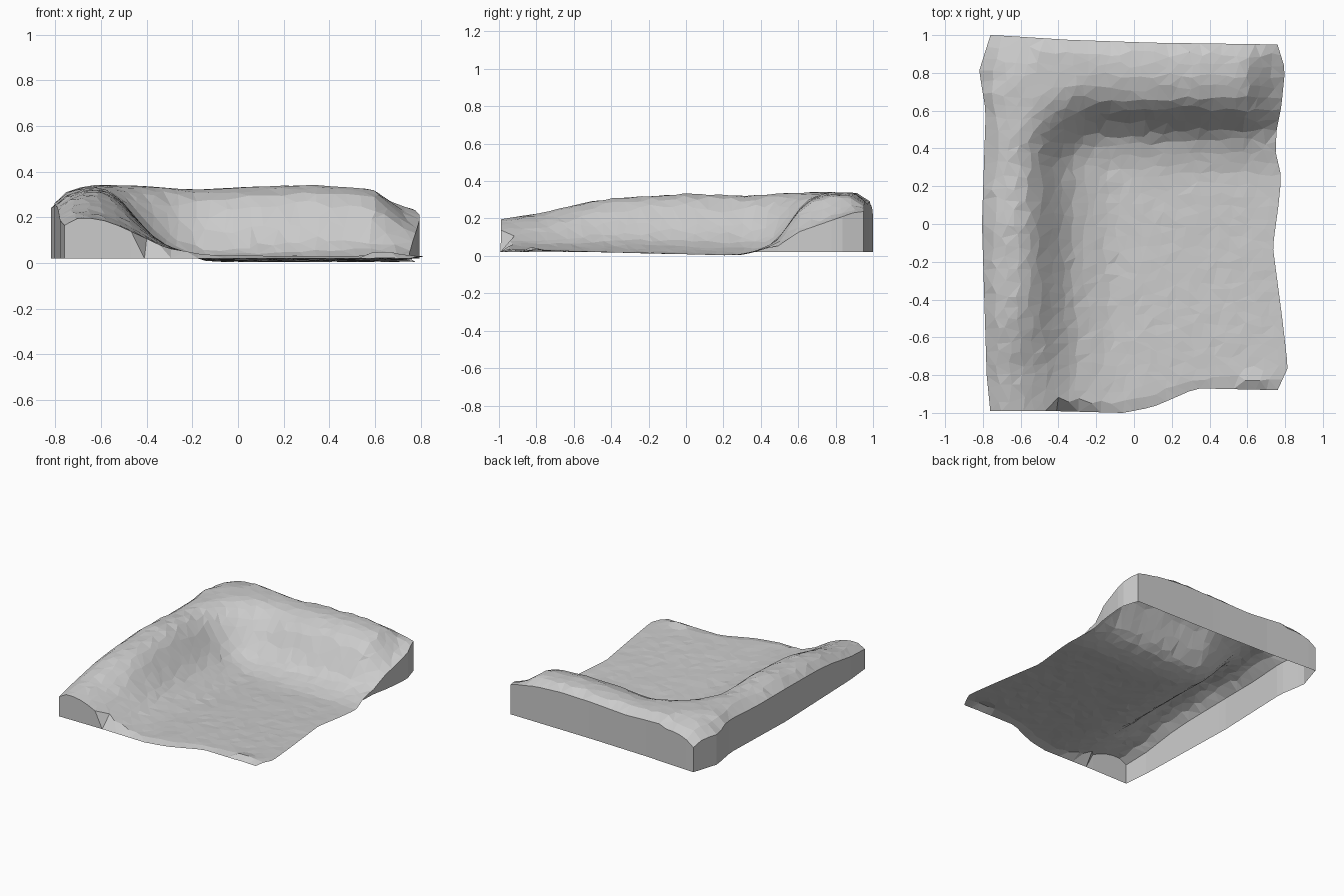
import bpy, bmesh, math, random

if "Cube" in bpy.data.objects:
    bpy.data.objects.remove(bpy.data.objects["Cube"])

random.seed(4)
NX, NY = 26, 32
BEND = .68      # distance from the outer sides to the centre of the corner bend


def table(points, t):
    """Piecewise linear lookup."""
    if t <= points[0][0]:
        return points[0][1]
    for (a, va), (b, vb) in zip(points, points[1:]):
        if t <= b:
            return va + (vb - va) * (t - a) / (b - a)
    return points[-1][1]


def clamp(t):
    return max(0, min(1, t))


# Plan outline of the four sides
LEFT = [(-1, -.76), (-.8, -.78), (0, -.805), (.6, -.785), (.81, -.82), (1, -.76)]
RIGHT = [(-.88, .76), (-.76, .815), (-.5, .785), (-.12, .735), (.1, .765), (.25, .78),
         (.38, .75), (.5, .755), (.62, .78), (.82, .80), (.95, .76)]
FRONT = [(-.45, -.99), (-.06, -1), (.1, -.97), (.2, -.93), (.34, -.87), (.8, -.88)]
BACK = [(-.76, 1), (-.35, .975), (.1, .96), (.8, .95)]
# Ridge crest heights along their length
CREST_L = [(-1, .21), (-.8, .24), (-.55, .295), (-.38, .315), (0, .335), (.3, .325), (.7, .34)]
CREST_B = [(-.5, .34), (-.2, .32), (.1, .335), (.35, .34), (.55, .325), (.7, .30), (.8, .26)]
# Inner slopes and outer shoulders, by distance from the outer side
SLOPE_L = [(.16, 1), (.23, .95), (.29, .81), (.34, .63), (.4, .41), (.46, .24), (.55, .11), (.68, 0)]
SLOPE_F = [(.1, 1), (.2, .88), (.3, .68), (.4, .38), (.5, .15), (.68, 0)]
SLOPE_B = [(.2, 1), (.3, .89), (.36, .71), (.41, .48), (.46, .27), (.52, .13), (.6, .05), (.68, 0)]
EDGE_L = [(0, .78), (.04, .9), (.1, .97), (.16, 1)]
EDGE_B = [(0, .86), (.03, .97), (.1, 1)]


def height(x, y):
    # The two ridges turn into each other around the bend
    a, b = x + .8, table(BACK, x) - y
    p, q = max(BEND - a, 0), max(BEND - b, 0)
    d = BEND - math.hypot(p, q)
    w = p * p / (p * p + q * q + 1e-9)
    front = clamp((-.35 - y) / .4)
    left = table(SLOPE_L, d) * (1 - front) + table(SLOPE_F, d) * front
    slope = w * left + (1 - w) * table(SLOPE_B, d)
    crest = w * table(CREST_L, y) + (1 - w) * table(CREST_B, x)
    shoulder = table(EDGE_L, x - table(LEFT, y)) * table(EDGE_B, b)
    # Outer corner sags a little
    sag = math.hypot(min(0, x + .52), max(0, y - .7))
    if x < -.52 and y > .7:
        shoulder *= 1 - .45 * max(0, sag - .12)
    floor = .005 + .03 * max(0, .2 - y) / 1.2
    z = floor * (1 - slope) + slope * crest * shoulder
    # Right end of the back ridge is cut down to a sloping cap
    if y > .45:
        cap = min(.25 - .35 * (.95 - y), (y - .42) * .7)
        end = clamp((x - .6) / .17)
        z += (min(z, cap) - z) * end
    return z


# Terrain surface, stretched to the outline
bm = bmesh.new()
grid = []
for j in range(NY + 1):
    row = []
    for i in range(NX + 1):
        inside = 0 < i < NX and 0 < j < NY
        u = (i + (random.uniform(-.3, .3) if inside else 0)) / NX
        v = (j + (random.uniform(-.3, .3) if inside else 0)) / NY
        xn = -.78 + 1.56 * u
        f, k = table(FRONT, xn), table(BACK, xn)
        y = f + (k - f) * v
        l, r = table(LEFT, y), table(RIGHT, y)
        x = l + (r - l) * u
        z = height(x, y)
        if inside:
            z += random.uniform(-.002, .002)
        elif j == 0 and x > -.46:
            z = .02
        row.append(bm.verts.new((x, y, max(z, 0))))
    grid.append(row)
for j in range(NY):
    for i in range(NX):
        bm.faces.new((grid[j][i], grid[j][i + 1], grid[j + 1][i + 1], grid[j + 1][i]))
bmesh.ops.triangulate(bm, faces=bm.faces[:], quad_method='SHORT_EDGE')

# Outer walls below the raised rim; the underside stays open
rim = [e for e in bm.edges if e.is_boundary and max(v.co.z for v in e.verts) > .04]
new = bmesh.ops.extrude_edge_only(bm, edges=rim)["geom"]
for v in new:
    if isinstance(v, bmesh.types.BMVert):
        v.co.z = .02

# Small upturned lip at the front right corner
for v in bm.verts:
    d = ((v.co.x - .64) / .1) ** 2 + ((v.co.y + .82) / .06) ** 2
    v.co.z += .02 * max(0, 1 - d)

bmesh.ops.recalc_face_normals(bm, faces=bm.faces[:])
if sum(f.normal.z for f in bm.faces) < 0:
    bmesh.ops.reverse_faces(bm, faces=bm.faces[:])
mesh = bpy.data.meshes.new("corner_terrain")
bm.to_mesh(mesh)
bm.free()
obj = bpy.data.objects.new("corner_terrain", mesh)
bpy.context.collection.objects.link(obj)
